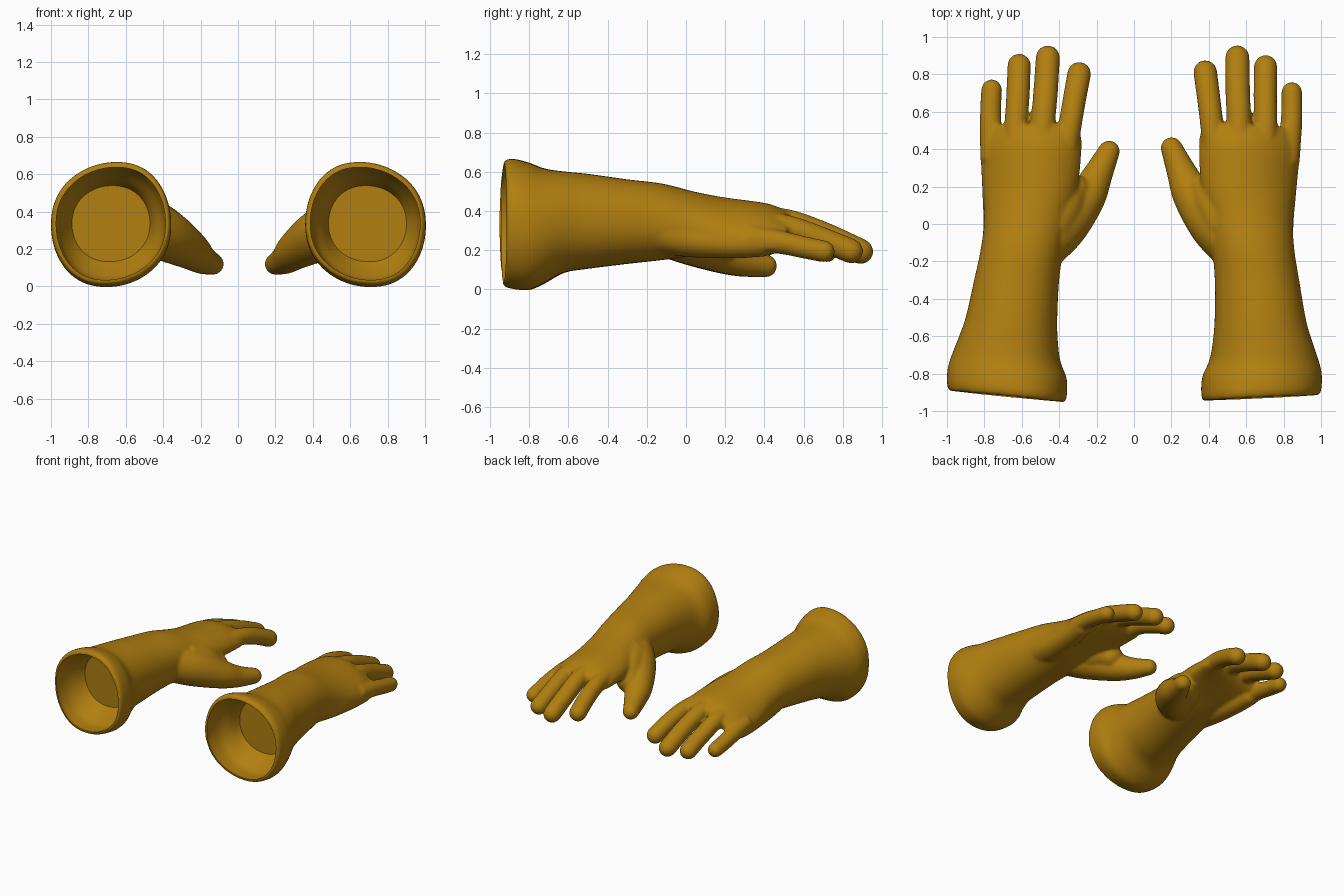
import bpy, bmesh, math
from mathutils import Vector, Matrix

if "Cube" in bpy.data.objects:
    bpy.data.objects.remove(bpy.data.objects["Cube"])

mat = bpy.data.materials.new("ochre rubber")
mat.diffuse_color = (0.44, 0.212, 0.005, 1)
mat.use_nodes = True
mat.node_tree.nodes["Principled BSDF"].inputs["Base Color"].default_value = mat.diffuse_color


def spline(rows, steps):
    """Catmull-Rom resampling of rows of numbers."""
    out = []
    for i in range(len(rows) - 1):
        a, b, c, d = (rows[max(0, min(len(rows) - 1, i + k))] for k in (-1, 0, 1, 2))
        for s in range(steps):
            t = s / steps
            out.append([0.5 * (2 * q + (r - p) * t + (2 * p - 5 * q + 4 * r - w) * t * t
                               + (3 * q - p - 3 * r + w) * t ** 3)
                        for p, q, r, w in zip(a, b, c, d)])
    return out + [list(rows[-1])]


def loft(bm, rings):
    """Closed skin through rings of points."""
    vs = [[bm.verts.new(p) for p in ring] for ring in rings]
    n = len(vs[0])
    faces = [bm.faces.new((a[i], a[(i + 1) % n], b[(i + 1) % n], b[i]))
             for a, b in zip(vs, vs[1:]) for i in range(n)]
    faces += [bm.faces.new(vs[0]), bm.faces.new(vs[-1])]
    bmesh.ops.recalc_face_normals(bm, faces=faces)


# sleeve and palm sections: y, outer x, inner x, bottom z, top z, arch, tilt
SECTIONS = [
    (-0.922, -0.992, -0.368, 0.015, 0.657, 0, 0),
    (-0.88, -1.0, -0.358, 0.004, 0.667, 0, 0),
    (-0.80, -0.997, -0.36, -0.003, 0.647, 0, 0),
    (-0.72, -0.976, -0.393, 0.03, 0.617, 0, 0),
    (-0.62, -0.94, -0.407, 0.085, 0.602, 0, 0),
    (-0.50, -0.90, -0.41, 0.105, 0.59, 0, 0),
    (-0.30, -0.855, -0.40, 0.13, 0.562, 0, 0),
    (-0.12, -0.817, -0.375, 0.15, 0.54, 0.1, 0.02),
    (0.05, -0.80, -0.34, 0.175, 0.497, 0.4, 0.06),
    (0.20, -0.81, -0.30, 0.21, 0.467, 0.7, 0.12),
    (0.40, -0.822, -0.28, 0.245, 0.438, 0.95, 0.15),
    (0.48, -0.815, -0.285, 0.27, 0.412, 1.15, 0.16),
    (0.53, -0.78, -0.31, 0.31, 0.385, 1.2, 0.16),
]


def section_ring(row, inset=0.0, n=56):
    y, x0, x1, z0, z1, arch, tilt = row
    cx, cz = (x0 + x1) / 2, (z0 + z1) / 2
    hw, hz = (x1 - x0) / 2 - inset, (z1 - z0) / 2 - inset
    cuff = max(0, min(1, (-0.5 - y) / 0.4))
    ring = []
    for i in range(n):
        a = 2 * math.pi * i / n
        c, s = math.cos(a), math.sin(a)
        dx = hw * math.copysign(abs(c) ** 0.95, c)
        dz = hz * math.copysign(abs(s) ** 0.95, s)
        ring.append((cx + dx + 0.1 * dz * cuff * (1 - (c * c)),
                     y - 0.10 * dx * cuff,
                     cz + dz + tilt * dx - arch * dx * dx))
    return ring


def finger(bm, path, n=28):
    """Round-tipped tube; path rows are x, y, z, radius."""
    rows = spline(path, 8)
    pts = [Vector(r[:3]) for r in rows]
    rings = []

    def add(p, t, r):
        side = t.cross(Vector((0, 0, 1))).normalized()
        up = side.cross(t)
        rings.append([p + side * r * math.cos(2 * math.pi * i / n)
                      + up * r * math.sin(2 * math.pi * i / n) for i in range(n)])

    for i, p in enumerate(pts):
        t = (pts[min(i + 1, len(pts) - 1)] - pts[max(i - 1, 0)]).normalized()
        add(p, t, rows[i][3])
    for k in range(1, 9):                       # rounded tip
        a = math.radians(10.5 * k)
        add(pts[-1] + t * rows[-1][3] * math.sin(a), t, rows[-1][3] * math.cos(a))
    loft(bm, rings)


FINGERS = [
    # little, ring, middle, index, thumb
    [(-0.752, 0.34, 0.262, 0.07), (-0.765, 0.5, 0.24, 0.06), (-0.766, 0.62, 0.214, 0.057), (-0.761, 0.718, 0.194, 0.056)],
    [(-0.632, 0.34, 0.335, 0.068), (-0.630, 0.52, 0.318, 0.063), (-0.62, 0.7, 0.256, 0.063), (-0.614, 0.848, 0.196, 0.063)],
    [(-0.50, 0.34, 0.36, 0.07), (-0.489, 0.52, 0.343, 0.066), (-0.473, 0.7, 0.28, 0.066), (-0.461, 0.89, 0.194, 0.065)],
    [(-0.375, 0.34, 0.335, 0.068), (-0.342, 0.53, 0.322, 0.063), (-0.316, 0.68, 0.275, 0.063), (-0.293, 0.803, 0.218, 0.064)],
    [(-0.52, -0.12, 0.33, 0.15), (-0.385, -0.005, 0.272, 0.14), (-0.258, 0.14, 0.196, 0.106),
     (-0.193, 0.265, 0.146, 0.08), (-0.134, 0.388, 0.12, 0.059)],
    # web beside the thumb, heel of the palm
    [(-0.45, -0.02, 0.32, 0.14), (-0.38, 0.1, 0.285, 0.125), (-0.32, 0.175, 0.24, 0.09)],
    [(-0.70, -0.1, 0.29, 0.11), (-0.715, 0.05, 0.255, 0.092), (-0.735, 0.25, 0.238, 0.08), (-0.75, 0.4, 0.236, 0.07)],
]


def make_object(name, bm):
    me = bpy.data.meshes.new(name)
    bm.to_mesh(me)
    bm.free()
    ob = bpy.data.objects.new(name, me)
    bpy.context.collection.objects.link(ob)
    return ob


# solid glove body
bm = bmesh.new()
loft(bm, [section_ring(r) for r in spline(SECTIONS, 5)])
for path in FINGERS:
    finger(bm, path)
left = make_object("left_glove", bm)

# cavity cutter: a tapering funnel inside the cuff with a closed end
bm = bmesh.new()
inner = [r for r in spline(SECTIONS, 5) if r[0] < -0.65]
mouth = [-1.0] + inner[0][1:]
loft(bm, [section_ring(mouth, 0.016)] + [section_ring(r, 0.02 + 0.05 * (r[0] + 0.92) / 0.27)
                                         for r in inner])
cutter = make_object("cavity_cutter", bm)
cutter.hide_render = True

# fuse, soften and hollow
rm = left.modifiers.new("fuse", 'REMESH')
rm.mode = 'VOXEL'
rm.voxel_size = 0.0085
sm = left.modifiers.new("soften", 'SMOOTH')
sm.factor = 0.5
sm.iterations = 20
bo = left.modifiers.new("hollow", 'BOOLEAN')
bo.operation = 'DIFFERENCE'
bo.solver = 'EXACT'
bo.object = cutter
bpy.context.view_layer.update()
mesh = bpy.data.meshes.new_from_object(left.evaluated_get(bpy.context.evaluated_depsgraph_get()))
left.modifiers.clear()
left.data = mesh
bpy.data.objects.remove(cutter)
mesh.materials.clear()
mesh.materials.append(mat)

# mirrored right glove, turned slightly outward about its cuff
pivot = Matrix.Translation((0.68, -0.92, 0))
turn = pivot @ Matrix.Rotation(math.radians(-2.9), 4, 'Z') @ pivot.inverted()
rmesh = mesh.copy()
rmesh.transform(Matrix.Translation((0, -0.008, 0)) @ turn @ Matrix.Scale(-1, 4, (1, 0, 0)))
rmesh.flip_normals()
right = bpy.data.objects.new("right_glove", rmesh)
bpy.context.collection.objects.link(right)

for ob in (left, right):
    bpy.ops.object.select_all(action='DESELECT')
    ob.select_set(True)
    bpy.context.view_layer.objects.active = ob
    bpy.ops.object.shade_smooth_by_angle(angle=math.radians(40))
